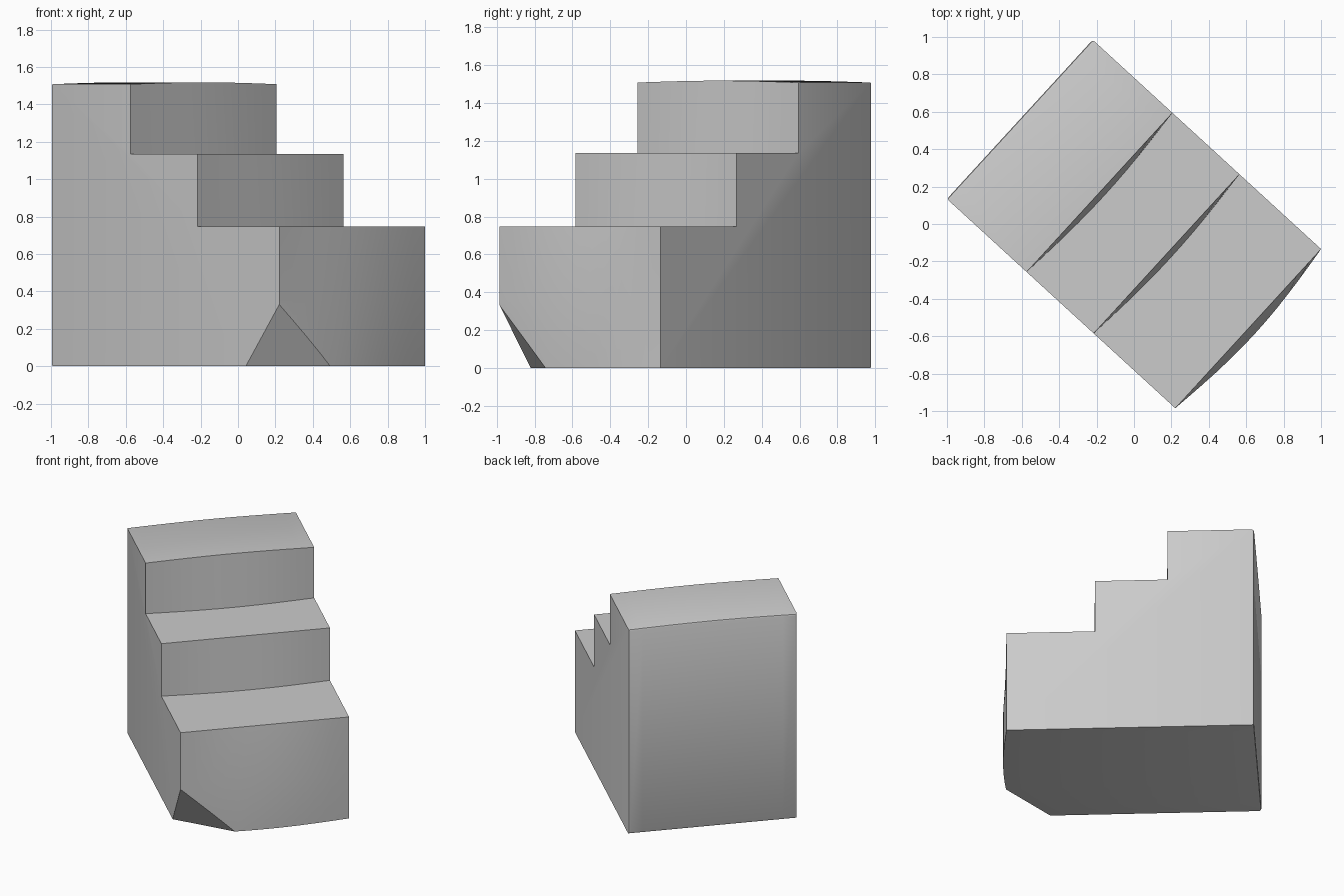
import bpy, bmesh, math
from mathutils import Vector, Matrix

if "Cube" in bpy.data.objects:
    bpy.data.objects.remove(bpy.data.objects["Cube"])

HALF_U, HALF_V, SLICES = 0.828, 0.577, 12

# Stair side profile: (run, height, outward bulge in mid-width, crown in mid-width)
profile = [
    (-HALF_U, 0.0, 0.0, 0.0), (HALF_U, 0.0, 0.045, 0.0),
    (HALF_U, 0.35, 0.045, 0.0), (HALF_U, 0.748, 0.0, 0.0),
    (0.236, 0.748, 0.03, 0.0), (0.236, 1.135, 0.0, 0.0),
    (-0.25, 1.135, 0.03, 0.0), (-0.25, 1.508, 0.0, 0.01),
    (-HALF_U, 1.508, 0.0, 0.01),
]

bm = bmesh.new()
rows = []
for i in range(SLICES + 1):
    t = i / SLICES
    s = math.sin(math.pi * t)
    v = HALF_V * (2 * t - 1)
    rows.append([bm.verts.new((u + b * s, v, z + c * s)) for u, z, b, c in profile])
n = len(profile)
for a, b in zip(rows, rows[1:]):
    for j in range(n):
        k = (j + 1) % n
        bm.faces.new((a[j], a[k], b[k], b[j]))
bm.faces.new(rows[0])
bm.faces.new(rows[-1])
bmesh.ops.recalc_face_normals(bm, faces=bm.faces[:])

# Slightly softened edges around the back face
soft = [e for e in bm.edges
        if all(w.co.x < -HALF_U + 0.001 for w in e.verts)
        and (len([f for f in e.link_faces if abs(f.normal.x) < 0.7]) == 1)]
bmesh.ops.bevel(bm, geom=soft, offset=0.014, segments=2, profile=0.5, affect='EDGES')

# Chopped lower front corner
A = Vector((HALF_U, -HALF_V, 0.33))
B = Vector((0.585, -HALF_V, 0.0))
C = Vector((0.865, -0.215, 0.0))
normal = (B - A).cross(C - A).normalized()
if normal.x < 0:
    normal.negate()
res = bmesh.ops.bisect_plane(bm, geom=bm.verts[:] + bm.edges[:] + bm.faces[:],
                             plane_co=A, plane_no=normal, clear_outer=True, dist=0.0005)
bmesh.ops.holes_fill(bm, edges=[e for e in bm.edges if e.is_boundary], sides=0)
bmesh.ops.recalc_face_normals(bm, faces=bm.faces[:])

# Turn the stairs to their diagonal stance
bm.transform(Matrix.Rotation(math.radians(-42.5), 4, 'Z'))

mesh = bpy.data.meshes.new("stair_block")
bm.to_mesh(mesh)
bm.free()
stairs = bpy.data.objects.new("stair_block", mesh)
bpy.context.collection.objects.link(stairs)
bpy.context.view_layer.objects.active = stairs
stairs.select_set(True)
bpy.ops.object.shade_smooth_by_angle(angle=math.radians(30))
